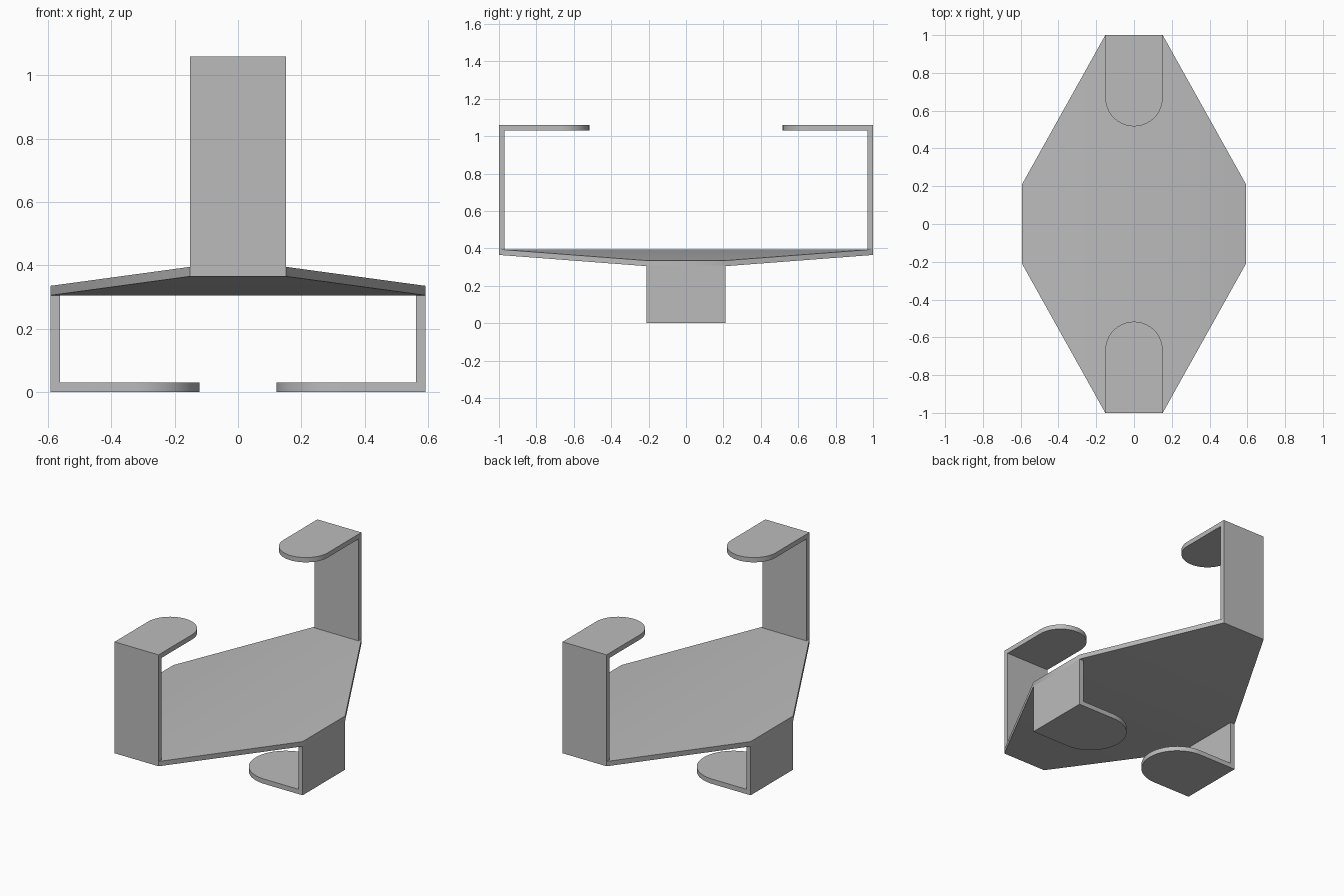
import bpy, bmesh, math
from mathutils import Matrix

cube = bpy.data.objects.get("Cube")
if cube:
    bpy.data.objects.remove(cube, do_unlink=True)

T = 0.03                        # sheet thickness
END_W, END_Y = 0.152, 1.0       # narrow ends of the plate
SIDE_X, SIDE_W = 0.593, 0.21    # wide sides of the plate
HIGH, LOW = 0.395, 0.335        # upper rim heights at ends and sides

grey = bpy.data.materials.new("plain grey")
grey.use_nodes = True
grey.diffuse_color = (0.5, 0.5, 0.5, 1)
grey.node_tree.nodes["Principled BSDF"].inputs["Base Color"].default_value = (0.5, 0.5, 0.5, 1)


def finish(name, bm):
    bmesh.ops.recalc_face_normals(bm, faces=bm.faces[:])
    mesh = bpy.data.meshes.new(name)
    bm.to_mesh(mesh)
    bm.free()
    mesh.materials.append(grey)
    obj = bpy.data.objects.new(name, mesh)
    bpy.context.collection.objects.link(obj)
    bpy.ops.object.select_all(action="DESELECT")
    obj.select_set(True)
    bpy.context.view_layer.objects.active = obj
    bpy.ops.object.shade_smooth_by_angle(angle=math.radians(30))
    return obj


# Base plate: ridge along y on top, keel along x underneath
def base_plate():
    bm = bmesh.new()
    rim = [(END_W, -END_Y, HIGH), (SIDE_X, -SIDE_W, LOW), (SIDE_X, SIDE_W, LOW), (END_W, END_Y, HIGH),
           (-END_W, END_Y, HIGH), (-SIDE_X, SIDE_W, LOW), (-SIDE_X, -SIDE_W, LOW), (-END_W, -END_Y, HIGH)]
    top = [bm.verts.new(p) for p in rim]
    low = [bm.verts.new((x, y, z - T)) for x, y, z in rim]
    for ids in ((0, 1, 2, 3), (0, 3, 4, 7), (4, 5, 6, 7)):
        bm.faces.new([top[i] for i in ids])
    for ids in ((0, 1, 6, 7), (1, 2, 5, 6), (2, 3, 4, 5)):
        bm.faces.new([low[i] for i in ids])
    for i in range(8):
        j = (i + 1) % 8
        bm.faces.new((top[i], top[j], low[j], low[i]))
    finish("base_plate", bm)


# Bracket: round-ended tab with a wall folded from its straight end
def bracket(name, half, length, height, matrix):
    bm = bmesh.new()
    outer = [bm.verts.new((0, s * half, 0)) for s in (-1, 1)]
    fold = [bm.verts.new((T, s * half, 0)) for s in (-1, 1)]
    steps = 32
    arc = []
    for i in range(steps + 1):
        a = math.pi * (0.5 - i / steps)
        arc.append(bm.verts.new((length - half + half * math.cos(a), half * math.sin(a), 0)))
    strip = bm.faces.new((outer[0], fold[0], fold[1], outer[1]))
    tab = bm.faces.new([fold[0], fold[1]] + arc)
    # thicken the sheet, then pull the strip up into a wall
    bmesh.ops.recalc_face_normals(bm, faces=bm.faces[:])
    ext = bmesh.ops.extrude_face_region(bm, geom=[strip, tab], use_keep_orig=True)["geom"]
    bmesh.ops.translate(bm, vec=(0, 0, T), verts=[g for g in ext if isinstance(g, bmesh.types.BMVert)])
    strip_top = [g for g in ext if isinstance(g, bmesh.types.BMFace) and len(g.verts) == 4
                 and g.calc_center_median().x < T and all(v.co.z > T / 2 for v in g.verts)]
    ext = bmesh.ops.extrude_face_region(bm, geom=strip_top)["geom"]
    bmesh.ops.translate(bm, vec=(0, 0, height - T), verts=[g for g in ext if isinstance(g, bmesh.types.BMVert)])
    bmesh.ops.dissolve_limit(bm, angle_limit=0.01, verts=bm.verts[:], edges=bm.edges[:])
    bm.transform(matrix)
    finish(name, bm)


base_plate()

# Upright brackets at front and back, with tabs pointing inwards
TOP = 1.06
flip = Matrix.Rotation(math.pi, 4, "X")
for name, sign in (("front_upper_bracket", -1), ("back_upper_bracket", 1)):
    place = Matrix.Translation((0, sign * END_Y, TOP)) @ Matrix.Rotation(-sign * math.pi / 2, 4, "Z")
    bracket(name, END_W, 0.483, TOP - HIGH, place @ flip)

# Lower brackets at left and right, with tabs as feet
for name, angle, sign in (("left_lower_bracket", math.pi, 1), ("right_lower_bracket", 0, -1)):
    place = Matrix.Translation((sign * SIDE_X, 0, 0)) @ Matrix.Rotation(angle, 4, "Z")
    bracket(name, SIDE_W, 0.472, LOW - T, place)
